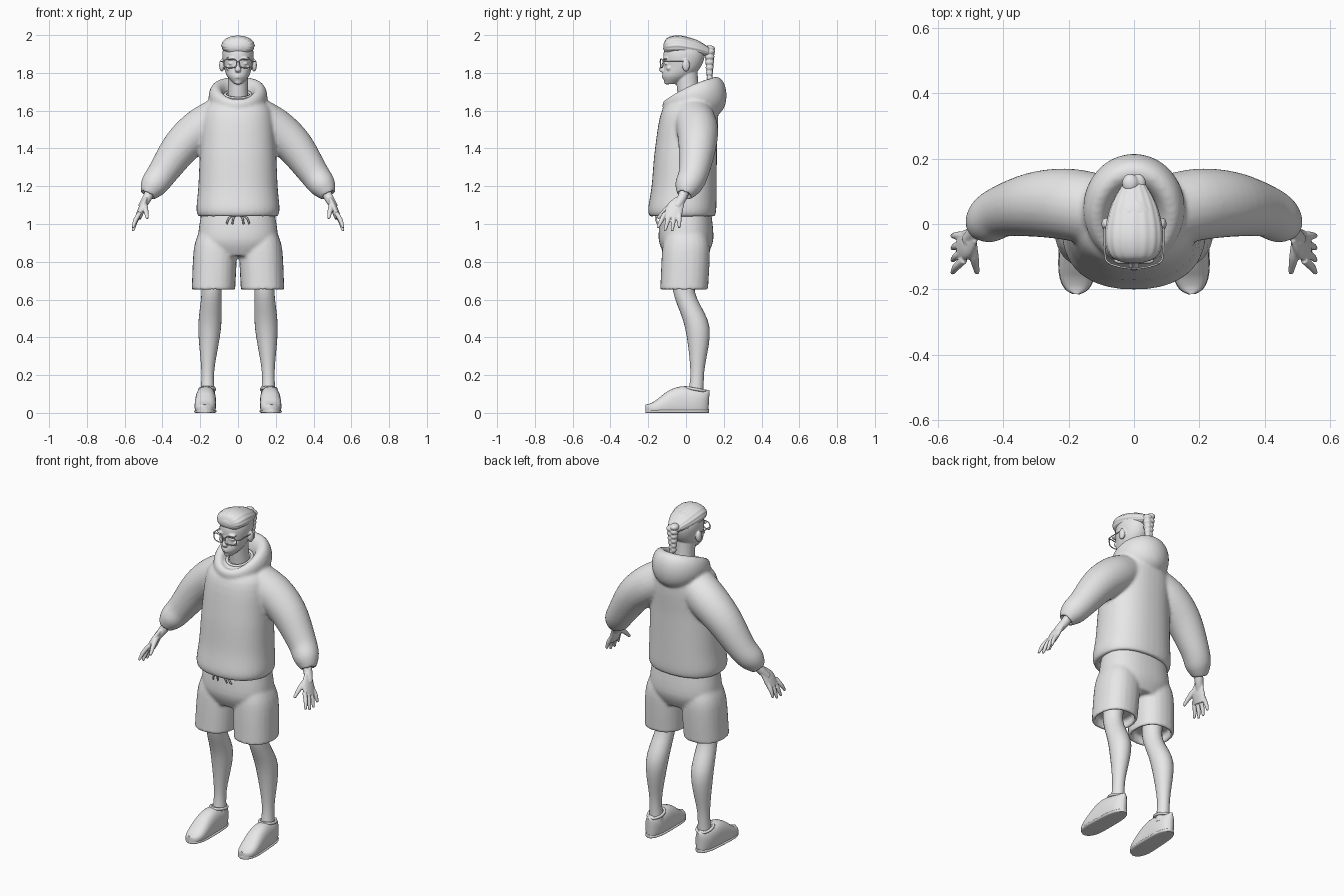
import bpy, bmesh, math
from mathutils import Vector, Matrix

if "Cube" in bpy.data.objects:
    bpy.data.objects.remove(bpy.data.objects["Cube"])

grey = bpy.data.materials.new("light_grey")
grey.use_nodes = True
grey.diffuse_color = (.8, .8, .8, 1)
grey.node_tree.nodes["Principled BSDF"].inputs["Base Color"].default_value = grey.diffuse_color

ACROSS, DEEP, UP = Vector((1, 0, 0)), Vector((0, 1, 0)), Vector((0, 0, 1))


def around(count):
    """Cosine and sine of evenly spaced angles."""
    angles = [math.tau * k / count for k in range(count)]
    return [(math.cos(a), math.sin(a)) for a in angles]


def bend(value, power):
    """Signed power, which squares off a circle."""
    return math.copysign(abs(value) ** power, value)


def spline(stations, closed, steps=5):
    """Smooth interpolation through the stations of a loft."""
    count, result = len(stations), []

    def pick(i):
        return Vector(stations[i % count if closed else min(max(i, 0), count - 1)])

    for i in range(count if closed else count - 1):
        before, start, end, after = (pick(i + k) for k in (-1, 0, 1, 2))
        for s in range(steps):
            t = s / steps
            slope_in, slope_out = (end - before) / 2, (after - start) / 2
            result.append(start + slope_in * t
                          + (3 * (end - start) - 2 * slope_in - slope_out) * t * t
                          + (2 * (start - end) + slope_in + slope_out) * t ** 3)
    return result if closed else result + [pick(count - 1)]


def loft(bm, stations, ref=None, flat=1, sides=24, square=1, closed=False, lip=0, ripple=0):
    """Skin ovals (x, y, z, radius): level ones, or square to the path if ref is given."""
    stations = [p if len(p) > 4 else (*p, p[3] * flat) for p in stations]
    path = spline(stations, closed)
    last, rings = len(path) - 1, []

    def add_ring(i, scale=1, shift=0):
        ahead = path[(i + 1) % len(path)] if closed else path[min(i + 1, last)]
        behind = path[i - 1] if closed else path[max(i - 1, 0)]
        along = (Vector(ahead[:3]) - Vector(behind[:3])).normalized()
        u, v = ACROSS, DEEP
        if ref:
            u = (ref - along * ref.dot(along)).normalized()
            v = along.cross(u)
        centre = Vector(path[i][:3]) - along * shift
        ring = []
        for k, (c, s) in enumerate(around(sides)):
            grow = scale * (1 + ripple * math.cos(math.pi * k / 3))
            point = centre + grow * (u * path[i][3] * bend(c, square) + v * path[i][4] * bend(s, square))
            point.z = max(point.z, 0)
            ring.append(bm.verts.new(point))
        rings.append(ring)

    for i in range(len(path)):
        add_ring(i)
    if lip:  # turned-in hem
        add_ring(last, .86)
        add_ring(last, .84, lip)
    pairs = list(zip(rings, rings[1:]))
    if closed:
        pairs.append((rings[-1], rings[0]))
    else:
        bm.faces.new(rings[0])
        bm.faces.new(rings[-1])
    for r, q in pairs:
        for a in range(sides):
            b = (a + 1) % sides
            bm.faces.new((r[a], r[b], q[b], q[a]))


def column(bm, profile, **options):
    """Upright loft on the centre line from (y, z, half width)."""
    loft(bm, [(0, *p) for p in profile], **options)


def ball(bm, loc, size):
    bmesh.ops.create_uvsphere(bm, u_segments=20, v_segments=12, radius=1,
                              matrix=Matrix.Translation(loc) @ Matrix.Diagonal((*size, 1)))


def finish(name, bm, mirror=False, voxel=0, smooth=0):
    """Make the object; a voxel size blends overlapping pieces into one skin."""
    bmesh.ops.recalc_face_normals(bm, faces=bm.faces)
    mesh = bpy.data.meshes.new(name)
    bm.to_mesh(mesh)
    bm.free()
    ob = bpy.data.objects.new(name, mesh)
    bpy.context.collection.objects.link(ob)
    mesh.materials.append(grey)
    bpy.ops.object.select_all(action='DESELECT')
    ob.select_set(True)
    bpy.context.view_layer.objects.active = ob
    bpy.ops.object.shade_smooth_by_angle(angle=math.radians(50))
    if mirror:
        ob.modifiers.new("mirror", 'MIRROR').use_mirror_merge = False
    if voxel:
        blend = ob.modifiers.new("blend", 'REMESH')
        blend.mode, blend.voxel_size, blend.use_smooth_shade = 'VOXEL', voxel, True
        soften = ob.modifiers.new("soften", 'SMOOTH')
        soften.factor, soften.iterations = .5, smooth


def tube(name, points, radius, mirror=False, closed=False):
    bm = bmesh.new()
    loft(bm, [(*p, radius) for p in points], ref=Vector((.1, .2, 1)), sides=8, closed=closed)
    finish(name, bm, mirror)


# Hoodie: body, sleeves and lowered hood blended together
bm = bmesh.new()
column(bm, [(.03, 1.67, .1), (.02, 1.6, .18), (0, 1.4, .2), (-.01, 1.2, .21),
            (-.02, 1.08, .22), (-.02, 1.04, .21)], flat=.82, sides=40, square=.87, lip=.03)
for side in (1, -1):
    sleeve = [(.1, .04, 1.56, .11), (.2, .06, 1.5, .11), (.3, .06, 1.41, .1), (.4, .04, 1.27, .08),
              (.45, .01, 1.2, .07), (.48, -.01, 1.15, .04)]
    loft(bm, [(side * x, y, z, r) for x, y, z, r in sleeve], ref=DEEP, lip=.02)
hood = []
for c, s in around(12):
    back = (1 + s) / 2
    hood.append((.115 * c, .03 + .13 * s, 1.63 + .1 * back - .05 * back ** 2,
                 .03 + .07 * back, .025 + .03 * back))
loft(bm, hood, ref=UP, closed=True)
finish("hoodie", bm, voxel=.009, smooth=6)

# Shorts with drawstrings
bm = bmesh.new()
column(bm, [(0, 1.08, .19), (0, .92, .21), (0, .83, .16)], flat=.69, sides=40, square=.87)
for side in (1, -1):
    loft(bm, [(side * .11, 0, .95, .1), (side * .12, 0, .86, .115), (side * .13, -.01, .65, .115)],
         flat=1.1, square=.87, lip=.05)
finish("shorts", bm, voxel=.009, smooth=4)
for name, x in (("inner_drawstring", .03), ("outer_drawstring", .06)):
    tube(name, [(x / 3, -.15, 1.05), (x * .8, -.16, 1.03), (x, -.15, 1)], .005, mirror=True)

# Bare legs
bm = bmesh.new()
loft(bm, [(.14, 0, .78, .06), (.14, -.01, .64, .053), (.15, .06, .45, .06),
          (.16, .06, .22, .034), (.16, .05, .08, .04)], flat=1.08)
finish("legs", bm, mirror=True)


# Shoes: rounded outline from toe to heel, rising to the tongue
def shoe(name, grow, sole):
    stations = []
    for k in range(12):
        t = (1 - math.cos(math.pi * (k + .5) / 12)) / 2
        y = -.216 + .338 * t
        width = grow * (.06 - .01 * t) * math.sqrt(1 - (2 * t - 1) ** 4)
        rise = math.sin(math.pi / 2 * min(1, t / .6)) ** 2
        top = sole or .045 + .095 * rise - .05 * max(0, t - .6)
        stations.append((.17 - .03 * y, y, top * .4, width, top * .6))
    bm = bmesh.new()
    loft(bm, stations, ref=ACROSS, sides=32, square=.8)
    finish(name, bm, mirror=True)


shoe("shoes", 1, 0)
shoe("shoe_soles", 1.04, .02)
tube("shoe_collars", [(.163 + .04 * c, .05 + .055 * s, .125 - .01 * s) for c, s in around(12)],
     .008, mirror=True, closed=True)

# Hands: wrist, palm, fingers and thumb
bm = bmesh.new()
loft(bm, [(.45, 0, 1.2, .026), (.48, -.02, 1.14, .025), (.51, -.05, 1.09, .02)], ref=DEEP)
loft(bm, [(.49, -.03, 1.13, .028), (.51, -.06, 1.08, .046), (.53, -.07, 1.03, .042)], ref=DEEP, flat=.4)
for k in range(4):
    root = Vector((.52, -.11 + .025 * k, 1.06))
    tip = Vector((.556, -.15 + .038 * k, .98 - .02 * math.sin(math.pi * k / 3)))
    middle = (root + tip) / 2 + ACROSS * .005
    loft(bm, [(*root, .012), (*middle, .012), (*tip, .007)], ref=DEEP, sides=12)
loft(bm, [(.5, -.05, 1.11, .018), (.49, -.1, 1.08, .015), (.48, -.15, 1.03, .008)], ref=DEEP, sides=12)
finish("hands", bm, mirror=True, voxel=.004, smooth=2)

# Head: skull, neck, nose, lips, chin, brows, cheeks, eyes and ears
bm = bmesh.new()
column(bm, [(-.08, 1.74, .02), (-.05, 1.78, .056), (-.02, 1.83, .074), (-.01, 1.9, .083),
            (-.01, 1.96, .067), (-.01, 1.98, .04)], flat=1.32, sides=32, square=.95)
column(bm, [(.03, 1.6, .06), (.01, 1.72, .053), (0, 1.83, .055)], flat=1.1)
column(bm, [(-.11, 1.87, .01), (-.12, 1.845, .01), (-.128, 1.815, .016), (-.115, 1.8, .01)])
for lip_height in (1.787, 1.776):
    ball(bm, (0, -.115, lip_height), (.02, .013, .006))
ball(bm, (0, -.1, 1.752), (.02, .016, .014))
for side in (1, -1):
    ball(bm, (side * .036, -.11, 1.876), (.028, .013, .008))
    ball(bm, (side * .046, -.09, 1.825), (.018, .014, .014))
    ball(bm, (side * .036, -.1, 1.85), (.016, .014, .009))
    ball(bm, (side * .086, 0, 1.84), (.014, .02, .033))
finish("head", bm, voxel=.004, smooth=3)
tube("shirt_collar", [(.068 * c, .015 + .07 * s, 1.685 + .02 * s) for c, s in around(16)], .008, closed=True)

# Hair swept back in rows, ending in a hanging braid
bm = bmesh.new()
column(bm, [(-.12, 1.94, .02), (-.1, 1.94, .07), (-.04, 1.945, .088), (.05, 1.93, .072),
            (.12, 1.91, .036), (.14, 1.9, .02)], ref=ACROSS, flat=.6, sides=96, ripple=.015)
finish("hair", bm)
bm = bmesh.new()
for k in range(6):
    r = .034 - .003 * k
    for side in (1, -1):
        ball(bm, (side * r / 3, .125, 1.92 - .028 * k - .007 * side), (r * .75, r * .85, .019))
finish("braid", bm, voxel=.004, smooth=2)

# Glasses: squared rims that curve back towards the temples
rim = []
for c, s in around(16):
    x = .041 + .034 * bend(c, .7)
    rim.append((x, -.136 + 2.6 * x * x, 1.85 + .023 * bend(s, .7)))
tube("glasses_rims", rim, .003, mirror=True, closed=True)
tube("glasses_bridge", [(-.01, -.136, 1.856), (0, -.138, 1.86), (.01, -.136, 1.856)], .003)
tube("glasses_temples", [(.074, -.12, 1.86), (.088, -.1, 1.86), (.09, 0, 1.86)], .003, mirror=True)
